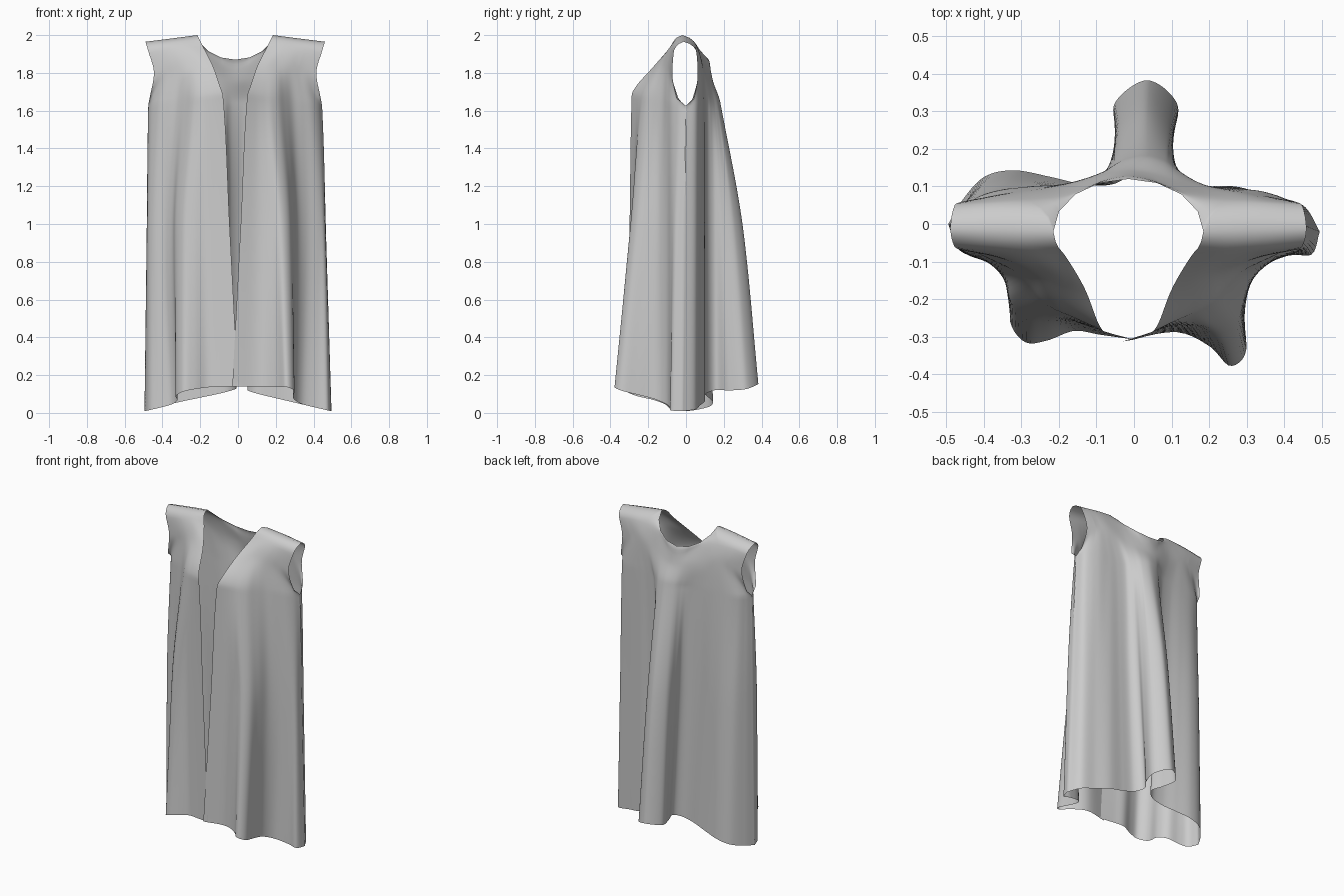
import bpy, bmesh
from math import sin, cos, pi
from mathutils import Vector

if "Cube" in bpy.data.objects:
    bpy.data.objects.remove(bpy.data.objects["Cube"])


def spline(knots, pts, t, mode="round"):
    """Curve through pts: round, monotone (no overshoot) or linear."""
    n = len(pts)
    i = 0
    while i < n - 2 and t > knots[i + 1]:
        i += 1
    h = knots[i + 1] - knots[i]
    s = (t - knots[i]) / h
    if mode == "linear":
        return pts[i].lerp(pts[i + 1], s)

    def slope(j):
        return (pts[j + 1] - pts[j]) / (knots[j + 1] - knots[j])

    def tangent(j):
        if j == 0:
            return slope(0)
        if j == n - 1:
            return slope(n - 2)
        a, b = slope(j - 1), slope(j)
        if mode == "round":
            return (a + b) / 2
        return Vector([2 * p * q / (p + q) if p * q > 1e-12 else 0 for p, q in zip(a, b)])

    return (pts[i] * (2*s**3 - 3*s**2 + 1) + tangent(i) * (h * (s**3 - 2*s**2 + s))
            + pts[i + 1] * (3*s**2 - 2*s**3) + tangent(i + 1) * (h * (s**3 - s**2)))


def across(row, u, mode="round"):
    n = len(row) - 1
    return spline([k / n for k in range(n + 1)], row, u, mode)


def hem_row(pts):
    def z(x, y):
        base = 0.125 - 0.235 * abs(x)
        return base + 0.13 * max(0, y - 0.1) if y > 0 else min(0.14, base + 0.26 * max(0, -y - 0.1))
    return [Vector((x, y, z(x, y))) for x, y in pts]


def bust_row(pts, rise):
    n = len(pts) - 1
    return [Vector((x, y, 1.625 + rise * k / n)) for k, (x, y) in enumerate(pts)]


def vecs(pts):
    return [Vector(p) for p in pts]


def flip(row):
    return [Vector((-0.03 - p.x, p.y, p.z)) for p in row]


LEVELS = [0, 0.4455, 0.81, 0.83, 0.905, 0.965, 0.987, 1]
ROWS = 100
bm = bmesh.new()


def panel(rows, cols, is_back=False):
    """Loft a cloth panel through hem, bust, chest, upper and shoulder rows."""
    columns = []
    for i in range(cols + 1):
        u = i / cols
        hem, bust, chest, upper = [across(r, u) for r in rows[:4]]
        top = across(rows[4], u, "linear")
        # the folds keep their fullness to mid height
        edge = min(u, 1 - u) * 2 if is_back else u
        mid = hem.lerp(bust, 0.55)
        if is_back:
            mid.y = hem.y + (bust.y - hem.y) * (0.55 - 0.15 * min(1, edge * 2))
        else:
            mid.x *= 1 + 0.09 * sin(pi * u)
        # extra rows round off the armpit and the shoulder ridge
        f = 0.13 + 0.54 * max(0, 1 - edge / 0.15) ** 2
        pit = bust.lerp(chest, 0.22)
        pit.y = bust.y + (chest.y - bust.y) * f
        crown = upper.lerp(top, 0.72)
        crown.y = upper.y + (top.y - upper.y) * 0.45
        columns.append([hem, mid, bust, pit, chest, upper, crown, top])
    grid = [[bm.verts.new(spline(LEVELS, c, j / ROWS, "monotone")) for c in columns]
            for j in range(ROWS + 1)]
    for j in range(ROWS):
        for i in range(cols):
            bm.faces.new((grid[j][i], grid[j][i + 1], grid[j + 1][i + 1], grid[j + 1][i]))


# Front panels: side seam to centre opening
left_hem = hem_row([(-.495, 0), (-.47, -.065), (-.42, -.09), (-.35, -.11), (-.32, -.17),
                    (-.33, -.26), (-.29, -.315), (-.23, -.31), (-.16, -.285), (-.09, -.295), (-.0, -.308)])
right_hem = hem_row([(.495, -.02), (.475, -.08), (.42, -.083), (.34, -.105), (.295, -.17),
                     (.295, -.26), (.297, -.345), (.255, -.378), (.2, -.325), (.11, -.288), (-.03, -.313)])
shoulder = vecs([(-.49, -.012, 1.965), (-.3525, -.014, 1.982), (-.215, -.02, 2.0)])
front_upper = [
    bust_row([(-.475, 0), (-.455, -.04), (-.42, -.075), (-.37, -.10), (-.32, -.125), (-.28, -.165),
              (-.245, -.205), (-.21, -.228), (-.17, -.245), (-.125, -.265), (-.08, -.287)], 0.06),
    vecs([(-.445, -.072, 1.8), (-.36, -.09, 1.82), (-.27, -.125, 1.83), (-.2, -.155, 1.83), (-.13, -.175, 1.83)]),
    vecs([(-.475, -.064, 1.915), (-.36, -.072, 1.935), (-.27, -.078, 1.945), (-.185, -.082, 1.94)]),
    shoulder,
]
panel([left_hem] + front_upper, 48)
panel([right_hem] + [flip(r) for r in front_upper], 48)

# Back panel: left seam to right seam, with the deep pinched centre fold
half = [across(shoulder, k / 4, "linear") for k in range(5)]
neck = [Vector((-.015 - .2 * cos(a), -.02 + .14 * sin(a), 2 - .13 * sin(a) ** 1.2))
        for a in [pi * k / 8 for k in range(1, 8)]]
back = [
    hem_row([(-.495, 0), (-.46, .06), (-.40, .125), (-.32, .143), (-.22, .125), (-.13, .105),
             (-.05, .108), (-.008, .15), (-.035, .23), (-.052, .32), (.035, .383), (.115, .32),
             (.097, .23), (.05, .16), (.09, .11), (.17, .10), (.27, .10), (.36, .075), (.45, .05), (.495, -.02)]),
    bust_row([(-.475, 0), (-.455, .035), (-.42, .07), (-.36, .09), (-.28, .10), (-.2, .105), (-.14, .115),
              (-.1, .128), (-.07, .145), (-.03, .172), (.03, .185), (.08, .172), (.11, .15), (.135, .13),
              (.16, .11), (.21, .10), (.27, .095), (.35, .085), (.42, .055), (.445, 0)], 0),
    vecs([(-.445, .062, 1.8), (-.32, .085, 1.82), (-.19, .102, 1.8), (-.01, .142, 1.76),
          (.16, .102, 1.8), (.29, .085, 1.82), (.415, .062, 1.8)]),
    vecs([(-.475, .054, 1.915), (-.35, .06, 1.935), (-.2, .072, 1.92), (-.015, .13, 1.82),
          (.17, .072, 1.92), (.32, .06, 1.935), (.445, .054, 1.915)]),
    half + neck + flip(half)[::-1],
]
panel(back, 192, True)

# Sew the side and shoulder seams together
bmesh.ops.remove_doubles(bm, verts=bm.verts, dist=0.0015)
bmesh.ops.recalc_face_normals(bm, faces=bm.faces)
mesh = bpy.data.meshes.new("sleeveless_robe")
bm.to_mesh(mesh)
bm.free()
robe = bpy.data.objects.new("sleeveless_robe", mesh)
bpy.context.collection.objects.link(robe)
mesh.shade_smooth()
